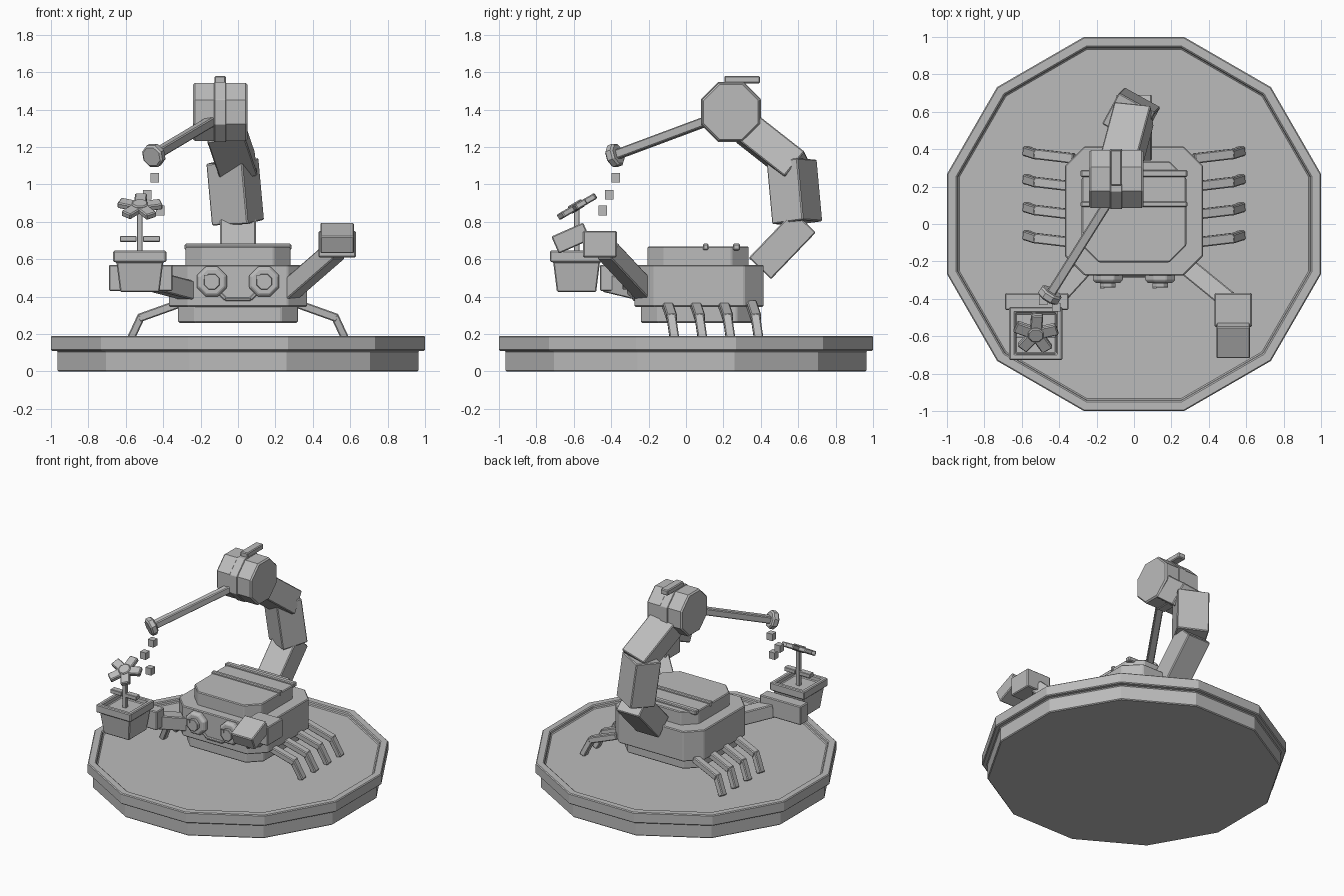
import bpy, bmesh, math
from mathutils import Vector, Matrix

cube = bpy.data.objects.get("Cube")
if cube:
    bpy.data.objects.remove(cube, do_unlink=True)

grey = bpy.data.materials.new("plain_grey")
grey.use_nodes = True
grey.diffuse_color = (0.5, 0.5, 0.5, 1)
grey.node_tree.nodes["Principled BSDF"].inputs["Base Color"].default_value = (0.5, 0.5, 0.5, 1)


def finish(name, bm, matrix=Matrix(), bevel=0.006):
    bmesh.ops.recalc_face_normals(bm, faces=bm.faces)
    mesh = bpy.data.meshes.new(name)
    bm.to_mesh(mesh)
    bm.free()
    mesh.materials.append(grey)
    ob = bpy.data.objects.new(name, mesh)
    ob.matrix_world = matrix
    bpy.context.collection.objects.link(ob)
    if bevel:
        mod = ob.modifiers.new("edge_bevel", 'BEVEL')
        mod.width = bevel
        mod.segments = 1
    return ob


def loft(name, rings, matrix=Matrix(), bevel=0.006):
    """Skin a list of equal-length point rings and cap both ends."""
    bm = bmesh.new()
    loops = [[bm.verts.new(p) for p in ring] for ring in rings]
    n = len(loops[0])
    for a, b in zip(loops, loops[1:]):
        for i in range(n):
            j = (i + 1) % n
            bm.faces.new((a[i], a[j], b[j], b[i]))
    bm.faces.new(loops[0][::-1])
    bm.faces.new(loops[-1])
    return finish(name, bm, matrix, bevel)


def aim(origin, axis):
    return Matrix.Translation(origin) @ Vector(axis).to_track_quat('Z', 'Y').to_matrix().to_4x4()


def lathe(name, sides, profile, origin=(0, 0, 0), axis=(0, 0, 1), bevel=0.006):
    """Turn (apothem, height) pairs into a faceted solid with flats on the axes."""
    k = 1 / math.cos(math.pi / sides)
    angles = [(i + 0.5) * math.tau / sides for i in range(sides)]
    rings = [[(r * k * math.cos(a), r * k * math.sin(a), z) for a in angles] for r, z in profile]
    return loft(name, rings, aim(origin, axis), bevel)


def slab(name, x, y0, y1, z0, z1, cut):
    """Rectangle with cut corners, extruded upward."""
    outline = [(x, y0 + cut), (x, y1 - cut), (x - cut, y1), (cut - x, y1),
               (-x, y1 - cut), (-x, y0 + cut), (cut - x, y0), (x - cut, y0)]
    return loft(name, [[(px, py, z) for px, py in outline] for z in (z0, z1)])


def beam(name, start, end, width, thick, side=None, bevel=0.006):
    """Box from start to end; side is the direction of its width."""
    start, end = Vector(start), Vector(end)
    z = (end - start).normalized()
    x = Vector(side) if side else z.cross(Vector((0, 0, 1)))
    x = (x - z * x.dot(z)).normalized()
    y = z.cross(x)
    rot = Matrix((x, y, z)).transposed().to_4x4()
    bm = bmesh.new()
    bmesh.ops.create_cube(bm, size=1)
    bmesh.ops.scale(bm, vec=(width, thick, (end - start).length), verts=bm.verts)
    return finish(name, bm, Matrix.Translation((start + end) / 2) @ rot, bevel)


def block(name, centre, size, bevel=0.006):
    bm = bmesh.new()
    bmesh.ops.create_cube(bm, size=1)
    bmesh.ops.scale(bm, vec=size, verts=bm.verts)
    return finish(name, bm, Matrix.Translation(centre), bevel)


# Display base with a raised rim
lathe("base", 12, [(0.965, 0), (0.965, 0.11), (1, 0.11), (1, 0.19), (0.945, 0.19), (0.94, 0.165)])

# Body shell
slab("belly", 0.32, -0.24, 0.36, 0.26, 0.35, 0.09)
slab("body", 0.37, -0.275, 0.415, 0.345, 0.57, 0.105)
slab("back_shell", 0.28, -0.205, 0.335, 0.56, 0.668, 0.09)
for y, w in ((0.27, 0.04), (0.105, 0.03)):
    block("back_ridge", (0, y, 0.665), (0.57, w, 0.035))

# Eyes
for s in (-1, 1):
    lathe("eye", 8, [(0.08, 0), (0.08, 0.035), (0.066, 0.05)], (s * 0.14, -0.265, 0.48), (0, -1, 0), 0.004)
    lathe("pupil", 8, [(0.042, 0), (0.042, 0.025)], (s * 0.14, -0.315, 0.48), (0, -1, 0), 0.003)
    block("eye_glint", (s * 0.14 - 0.03, -0.34, 0.505), (0.022, 0.009, 0.022), 0)

# Mouth
beam("mouth", (-0.07, -0.275, 0.385), (0.07, -0.275, 0.385), 0.02, 0.02)
for s in (-1, 1):
    beam("mouth_corner", (s * 0.065, -0.275, 0.385), (s * 0.1, -0.275, 0.42), 0.02, 0.02)

# Four two-part legs on each side
for s in (-1, 1):
    for i in range(4):
        y = 0.35 - 0.15 * i
        beam("upper_leg", (s * 0.32, y, 0.36), (s * 0.53, y + 0.025, 0.285), 0.055, 0.045, (0, 1, 0))
        beam("lower_leg", (s * 0.515, y + 0.02, 0.3), (s * 0.578, y + 0.04, 0.165), 0.05, 0.042, (0, 1, 0))

# Left arm with raised claw
beam("left_arm", (0.25, -0.2, 0.41), (0.52, -0.42, 0.645), 0.1, 0.1)
block("left_claw", (0.53, -0.46, 0.68), (0.2, 0.18, 0.14))
beam("left_claw_jaw", (0.53, -0.7, 0.675), (0.53, -0.53, 0.75), 0.18, 0.1, (1, 0, 0))

# Right arm and the hand holding the pot
beam("right_arm", (-0.22, -0.18, 0.42), (-0.43, -0.41, 0.475), 0.1, 0.1)
block("right_claw", (-0.52, -0.415, 0.5), (0.34, 0.09, 0.14))

# Flower pot with soil floor
px, py = -0.525, -0.585
lathe("pot", 4, [(0.105, 0.425), (0.125, 0.585), (0.142, 0.585), (0.142, 0.645), (0.11, 0.645), (0.108, 0.61)], (px, py, 0))

# Stem, leaves and tilted flower
block("stem", (px, py, 0.735), (0.03, 0.03, 0.27), 0.003)
for s in (-1, 1):
    block("leaf", (px + s * 0.062, py, 0.708), (0.09, 0.045, 0.03), 0.003)
tilt = aim((px, py, 0.88), (0, -0.5, 0.86))
for i in range(5):
    a = math.tau * i / 5 + 0.25
    out = Vector((math.cos(a), math.sin(a), 0))
    beam("petal", tilt @ (out * 0.02), tilt @ (out * 0.118), 0.065, 0.034,
         tilt.to_3x3() @ Vector((-out.y, out.x, 0)))
lathe("flower_centre", 8, [(0.042, -0.02), (0.042, 0.025)], (px, py, 0.88), (0, -0.5, 0.86))

# Three curled tail segments
beam("tail_lower", (0, 0.395, 0.55), (0, 0.635, 0.8), 0.19, 0.165, (1, 0, 0))
beam("tail_middle", (0, 0.595, 0.795), (-0.03, 0.565, 1.125), 0.22, 0.19, (0.88, -0.48, 0))
beam("tail_upper", (0.0, 0.59, 1.09), (-0.075, 0.31, 1.31), 0.2, 0.17, (1, 0.15, 0))

# Watering can at the tail tip: drum, band, handle, spout and nozzle
lathe("can", 8, [(0.146, -0.145), (0.155, -0.135), (0.155, 0.135), (0.146, 0.145)], (-0.095, 0.24, 1.387), (1, 0, 0), 0)
lathe("can_band", 8, [(0.161, -0.032), (0.161, 0.032)], (-0.095, 0.24, 1.387), (1, 0, 0), 0.003)
block("can_handle", (-0.095, 0.3, 1.56), (0.06, 0.19, 0.04))
tip = Vector((-0.45, -0.38, 1.155))
root = Vector((-0.13, 0.13, 1.345))
beam("spout", root, tip, 0.05, 0.05)
lathe("nozzle", 8, [(0.05, -0.025), (0.06, -0.015), (0.06, 0.015), (0.05, 0.025)], tip, tip - root, 0)

# Falling water drops
for p in ((-0.445, -0.375, 1.035), (-0.485, -0.41, 0.945), (-0.415, -0.445, 0.86)):
    block("water_drop", p, (0.046, 0.046, 0.052), 0)
